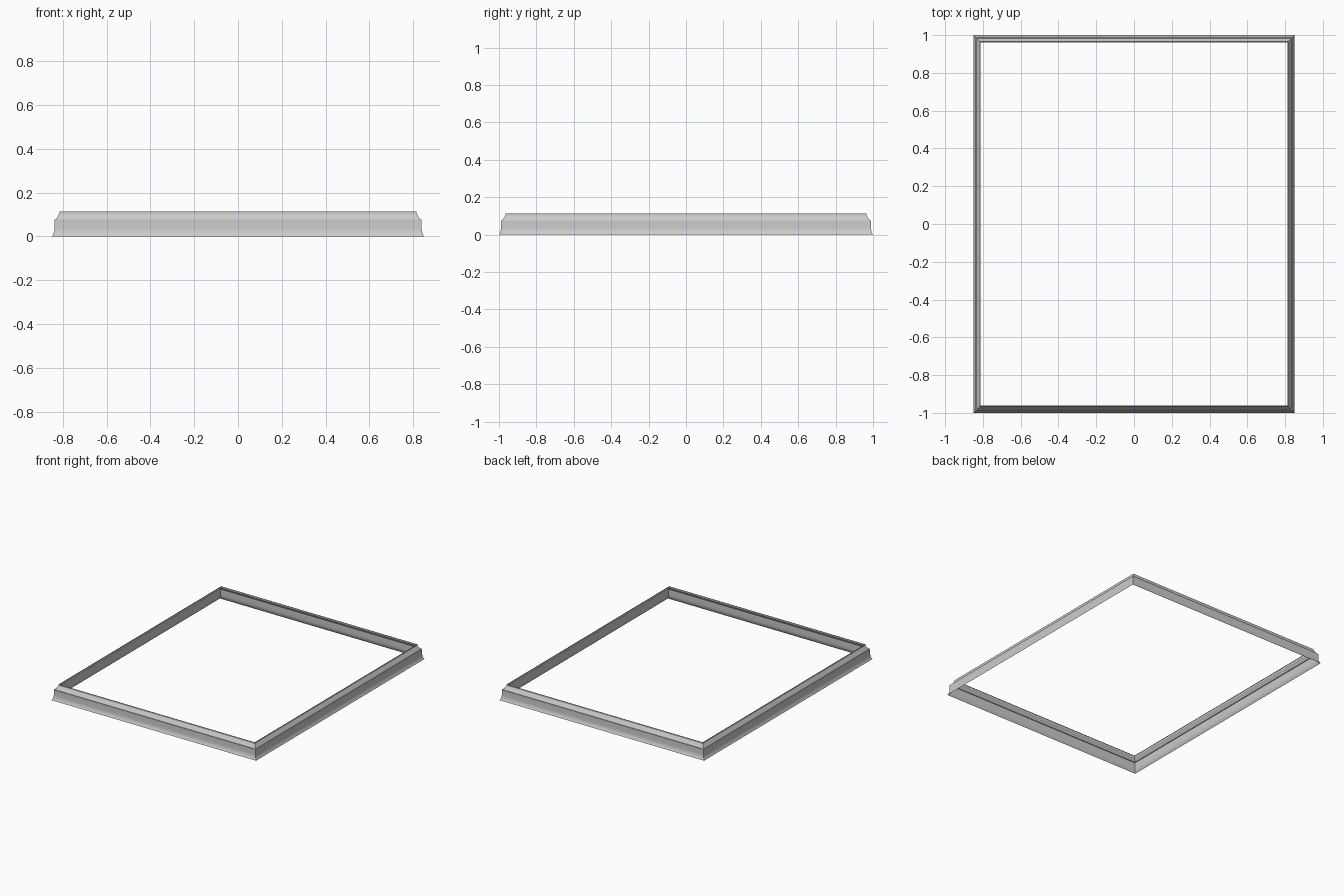
import bpy, bmesh, math

if "Cube" in bpy.data.objects:
    bpy.data.objects.remove(bpy.data.objects["Cube"])

HX, HY = 0.85, 1.0
# Moulding profile: (inset from outer edge, height)
PROFILE = [(0, 0), (0.004, 0.007), (0.008, 0.016), (0.0105, 0.025), (0.0115, 0.036),
           (0.0115, 0.077), (0.017, 0.077), (0.034, 0.103), (0.034, 0.114), (0.038, 0.114)]

mat = bpy.data.materials.new("light grey")
mat.diffuse_color = (0.6, 0.6, 0.6, 1)
mat.use_nodes = True
mat.node_tree.nodes["Principled BSDF"].inputs["Base Color"].default_value = mat.diffuse_color

# Sweep the open profile round the mitred rectangle
bm = bmesh.new()
for (x0, y0), (x1, y1) in [((-1, -1), (1, -1)), ((1, -1), (1, 1)), ((1, 1), (-1, 1)), ((-1, 1), (-1, -1))]:
    a = [bm.verts.new((x0 * (HX - d), y0 * (HY - d), z)) for d, z in PROFILE]
    b = [bm.verts.new((x1 * (HX - d), y1 * (HY - d), z)) for d, z in PROFILE]
    for i in range(len(PROFILE) - 1):
        bm.faces.new((a[i], b[i], b[i + 1], a[i + 1]))
bmesh.ops.remove_doubles(bm, verts=bm.verts, dist=1e-5)
me = bpy.data.meshes.new("moulding_frame")
bm.to_mesh(me)
bm.free()
me.materials.append(mat)
ob = bpy.data.objects.new("moulding_frame", me)
bpy.context.collection.objects.link(ob)

# Smooth the cove, keep the steps and mitres sharp
bpy.context.view_layer.objects.active = ob
ob.select_set(True)
bpy.ops.object.shade_smooth_by_angle(angle=math.radians(30))
